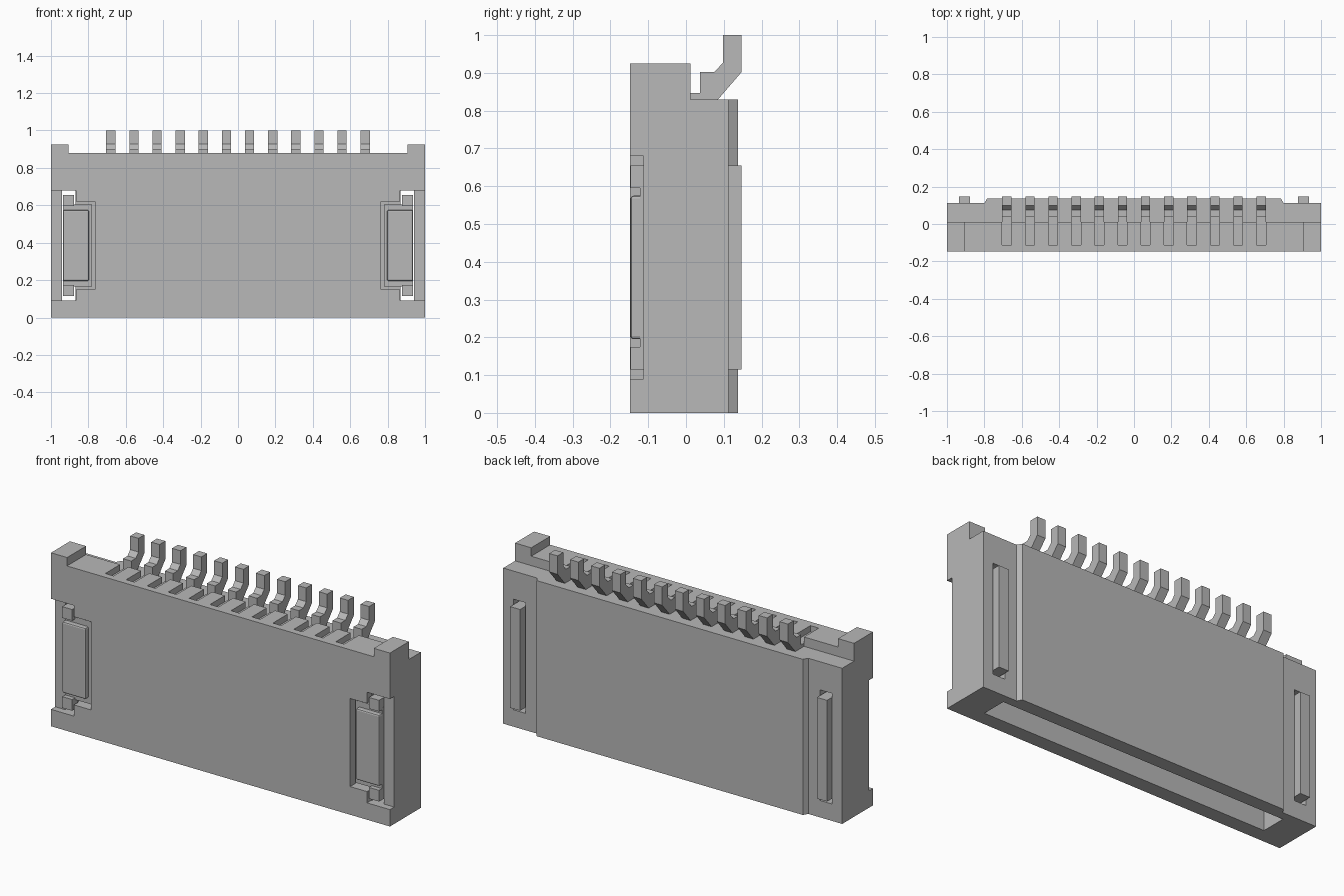
import bpy
import bmesh
from mathutils import Vector

cube = bpy.data.objects.get("Cube")
if cube:
    bpy.data.objects.remove(cube, do_unlink=True)

grey = bpy.data.materials.new("light grey")
grey.use_nodes = True
grey.diffuse_color = (0.48, 0.48, 0.48, 1)
grey.node_tree.nodes["Principled BSDF"].inputs["Base Color"].default_value = (0.48, 0.48, 0.48, 1)


def prism(name, points, extrude):
    """Extrude a planar polygon along a vector."""
    bm = bmesh.new()
    face = bm.faces.new([bm.verts.new(p) for p in points])
    moved = bmesh.ops.extrude_face_region(bm, geom=[face])["geom"]
    verts = [g for g in moved if isinstance(g, bmesh.types.BMVert)]
    bmesh.ops.translate(bm, verts=verts, vec=Vector(extrude))
    bmesh.ops.recalc_face_normals(bm, faces=bm.faces)
    mesh = bpy.data.meshes.new(name)
    bm.to_mesh(mesh)
    bm.free()
    mesh.materials.append(grey)
    obj = bpy.data.objects.new(name, mesh)
    bpy.context.collection.objects.link(obj)
    return obj


def box(name, x, y, z):
    x0, x1 = sorted(x)
    corners = [(x0, y[0], z[0]), (x1, y[0], z[0]), (x1, y[1], z[0]), (x0, y[1], z[0])]
    return prism(name, corners, (0, 0, z[1] - z[0]))


def apply(obj, mod):
    bpy.context.view_layer.objects.active = obj
    bpy.ops.object.modifier_apply(modifier=mod.name)


def cut(obj, x, y, z):
    """Subtract a box from an object."""
    cutter = box("cutter", x, y, z)
    cutter.hide_render = True
    mod = obj.modifiers.new("cut", "BOOLEAN")
    mod.operation = "DIFFERENCE"
    mod.solver = "EXACT"
    mod.object = cutter
    apply(obj, mod)
    bpy.data.objects.remove(cutter, do_unlink=True)


# Housing: plan outline with a raised, chamfered back panel
half = [(0.785, 0.137), (0.80, 0.112), (1.0, 0.112), (1.0, -0.148)]
outline = half + [(-x, y) for x, y in reversed(half)]
housing = prism("housing", [(x, y, 0) for x, y in outline], (0, 0, 0.925))

# Low back ledge, lowered top between the ears, and mating cavity
cut(housing, (-1.1, 1.1), (0.012, 0.3), (0.83, 1.1))
cut(housing, (-0.905, 0.905), (-0.3, 0.3), (0.88, 1.1))
cut(housing, (-0.84, 0.84), (-0.07, 0.065), (-0.1, 0.77))

# Side windows: shallow notch, clip recess and through slot
for s in (-1, 1):
    cut(housing, (s * 0.865, s * 1.1), (-0.3, -0.112), (0.09, 0.68))
    cut(housing, (s * 0.765, s * 0.94), (-0.3, -0.08), (0.15, 0.62))
    cut(housing, (s * 0.87, s * 0.94), (-0.3, 0.3), (0.09, 0.68))

# Contact grooves in the top
pin_count, pin_width = 12, 0.049
pitch = 1.36 / (pin_count - 1)
pin_xs = [-0.68 + pitch * i for i in range(pin_count)]
for x in pin_xs:
    cut(housing, (x - pin_width / 2, x + pin_width / 2), (-0.112, 0.1), (0.83, 1.1))

# Contacts: foot in the groove, cranked tail above, blade down in the cavity
profile = [(-0.112, 0.847), (-0.112, 0.83), (-0.02, 0.83), (-0.02, 0.35), (0.01, 0.35),
           (0.01, 0.83), (0.085, 0.83), (0.147, 0.902), (0.147, 1.0), (0.098, 1.0),
           (0.098, 0.927), (0.075, 0.902), (0.037, 0.902), (0.037, 0.847)]
for i, x in enumerate(pin_xs):
    prism(f"contact_{i + 1}", [(x - pin_width / 2, y, z) for y, z in profile], (pin_width, 0, 0))

# Solder clips: web through the slot, front arms, flange and raised pad
for s, side in ((-1, "right"), (1, "left")):
    web = (s * 0.876, s * 0.935)
    box(f"{side}_clip_web", web, (-0.10, 0.147), (0.115, 0.655))
    box(f"{side}_clip_lower_arm", web, (-0.147, -0.09), (0.115, 0.175))
    box(f"{side}_clip_upper_arm", web, (-0.147, -0.09), (0.595, 0.655))
    box(f"{side}_clip_flange", (s * 0.78, s * 0.936), (-0.122, -0.082), (0.165, 0.605))
    pad = box(f"{side}_clip_pad", (s * 0.797, s * 0.936), (-0.147, -0.11), (0.195, 0.575))
    bevel = pad.modifiers.new("soft edges", "BEVEL")
    bevel.width = 0.008
    bevel.segments = 2
    apply(pad, bevel)
